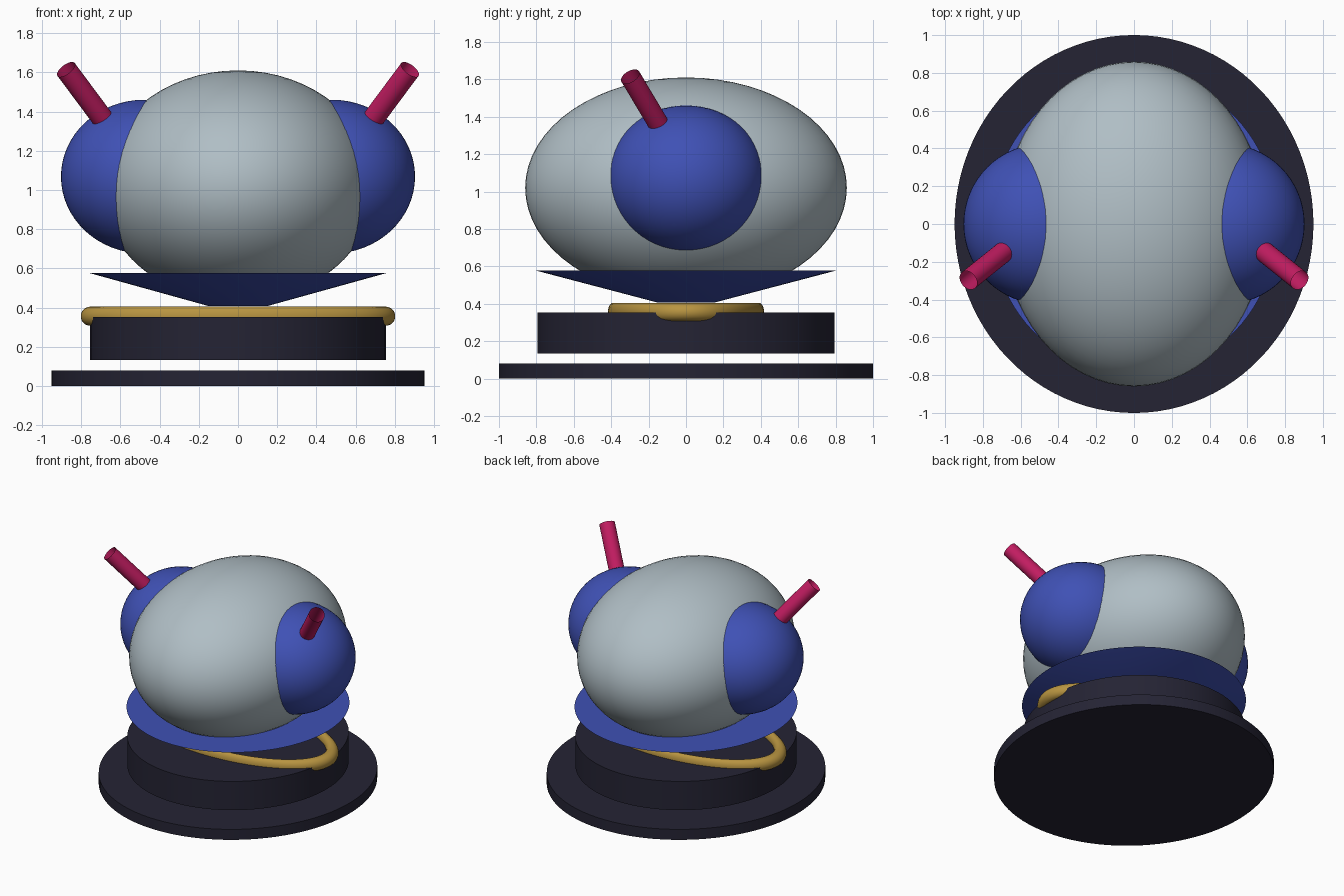
import bpy, math
from mathutils import Vector

if "Cube" in bpy.data.objects:
    bpy.data.objects.remove(bpy.data.objects["Cube"])


def material(name, rgb):
    m = bpy.data.materials.new(name)
    m.diffuse_color = (*rgb, 1)
    m.use_nodes = True
    m.node_tree.nodes["Principled BSDF"].inputs["Base Color"].default_value = m.diffuse_color
    return m


CHARCOAL = material("charcoal", (0.018, 0.017, 0.034))
GOLD = material("gold", (0.479, 0.296, 0.052))
BLUE = material("blue", (0.05, 0.082, 0.462))
GREY = material("pale_grey", (0.434, 0.515, 0.558))
PINK = material("magenta", (0.539, 0.012, 0.120))


def finish(name, mat, scale=(1, 1, 1)):
    """Name, scale, colour and smooth the newest object."""
    ob = bpy.context.object
    ob.name = name
    ob.scale = scale
    bpy.ops.object.transform_apply(location=False, rotation=False, scale=True)
    ob.data.materials.append(mat)
    bpy.ops.object.shade_smooth_by_angle(angle=math.radians(35))
    return ob


def frustum(name, mat, r_low, r_high, z0, z1):
    """Upright round part, slightly longer in y than in x."""
    bpy.ops.mesh.primitive_cone_add(vertices=96, radius1=r_low, radius2=r_high,
                                    depth=z1 - z0, location=(0, 0, (z0 + z1) / 2))
    return finish(name, mat, (1, 1.053, 1))


def ellipsoid(name, mat, centre, radii):
    bpy.ops.mesh.primitive_uv_sphere_add(segments=64, ring_count=32, radius=1, location=centre)
    return finish(name, mat, radii)


def tube(name, mat, a, b, radius):
    """Open-ended round tube from a to b."""
    a, b = Vector(a), Vector(b)
    d = b - a
    bpy.ops.mesh.primitive_cylinder_add(vertices=32, radius=radius, depth=d.length,
                                        end_fill_type='NOTHING', location=(a + b) / 2,
                                        rotation=d.to_track_quat('Z', 'Y').to_euler())
    return finish(name, mat)


# Stacked base: floor plate, drum and flared collar
frustum("base_plate", CHARCOAL, 0.95, 0.95, 0.0, 0.08)
frustum("base_drum", CHARCOAL, 0.755, 0.755, 0.133, 0.353)
frustum("collar", BLUE, 0.15, 0.76, 0.408, 0.577)

# Flattened ring lying on the drum
bpy.ops.mesh.primitive_torus_add(major_segments=96, minor_segments=24, major_radius=0.752,
                                 minor_radius=0.05, location=(0, 0, 0.356))
finish("ring", GOLD, (1, 0.52, 0.98))

# Head
ellipsoid("head", GREY, (0, 0, 1.02), (0.70, 0.86, 0.59))

# Side bulges with antennas, mirrored left and right
for side, s in (("right", 1), ("left", -1)):
    ellipsoid("bulge_" + side, BLUE, (s * 0.48, 0, 1.068), (0.423, 0.425, 0.392))
    tube("antenna_" + side, PINK, (s * 0.68, -0.14, 1.35), (s * 0.877, -0.298, 1.615), 0.055)
